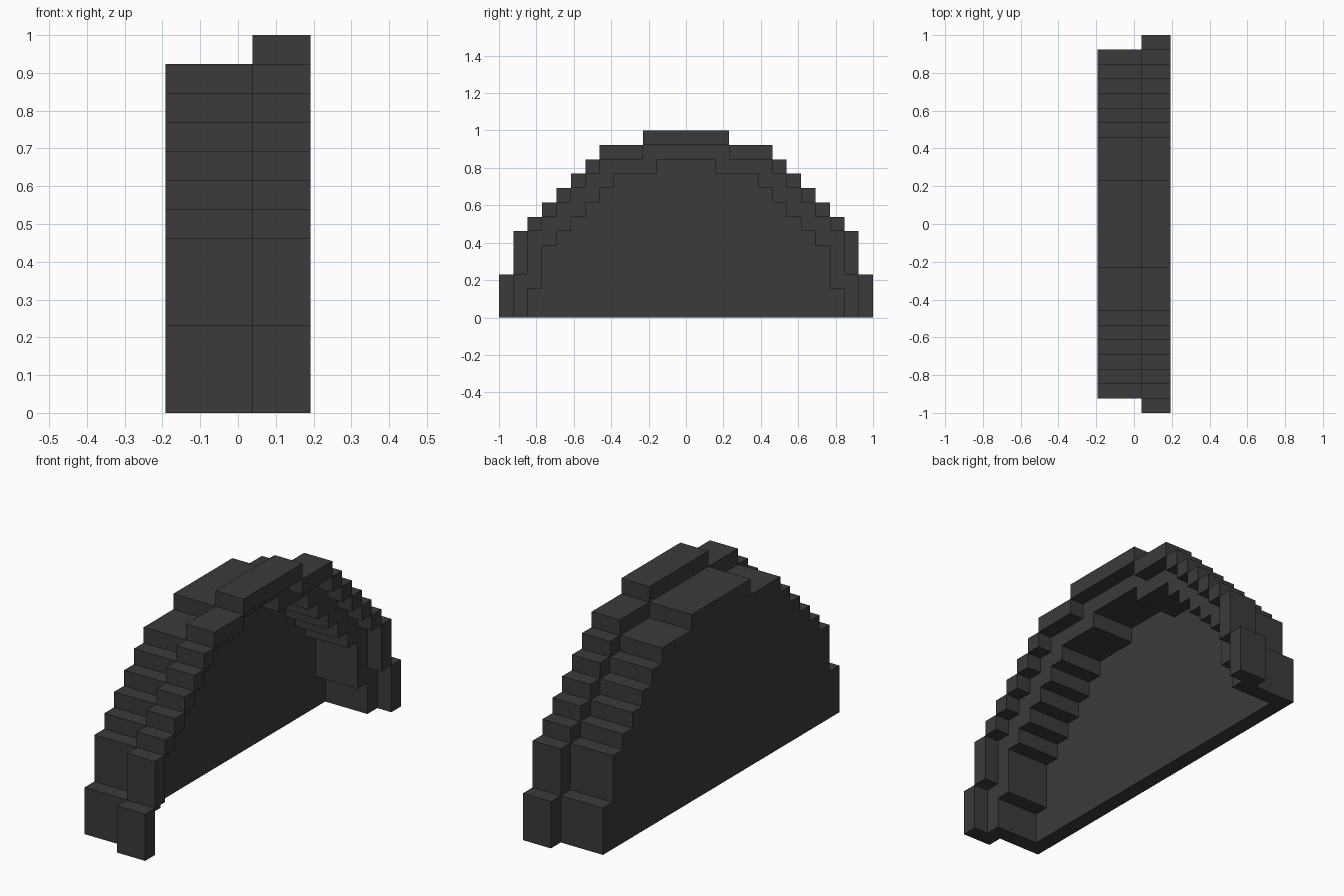
import bpy, bmesh, math

cube = bpy.data.objects.get("Cube")
if cube:
    bpy.data.objects.remove(cube, do_unlink=True)

U = 2 / 26  # size of one block

# Half-widths in blocks for each row, bottom to top
LARGE = [13] * 3 + [12] * 3 + [11, 10, 9, 8, 7, 6, 3]
MEDIUM = [12] * 3 + [11] * 3 + [10, 9, 8, 7, 6, 3, 0]
SMALL = [11] * 2 + [10] * 3 + [9, 8, 7, 6, 5, 2, 0, 0]
NONE = [0] * 13

# Outer profile and opening of each one-block slice along x
SLICES = [(MEDIUM, NONE), (MEDIUM, SMALL), (MEDIUM, SMALL),
          (LARGE, SMALL), (LARGE, MEDIUM)]

mat = bpy.data.materials.new("charcoal")
mat.use_nodes = True
colour = (0.043, 0.043, 0.043, 1)
mat.diffuse_color = colour
mat.node_tree.nodes["Principled BSDF"].inputs["Base Color"].default_value = colour


def solid(i, j, k):
    """True where the stepped arch fills the block at slice i, depth j, row k."""
    if not (0 <= i < 5 and 0 <= k < 13):
        return False
    d = j if j >= 0 else -1 - j
    outer, opening = SLICES[i]
    return opening[k] <= d < outer[k]


def build(name, slices):
    """Skin the exposed sides of the given slices and merge flat areas."""
    bm = bmesh.new()
    verts = {}

    def vert(p):
        if p not in verts:
            verts[p] = bm.verts.new(((p[0] - 2.5) * U, p[1] * U, p[2] * U))
        return verts[p]

    cells = [(i, j, k) for i in slices for j in range(-13, 13)
             for k in range(13) if solid(i, j, k)]
    for cell in cells:
        for axis in range(3):
            for side in (0, 1):
                near = list(cell)
                near[axis] += 2 * side - 1
                if solid(*near):
                    continue
                ring = []
                for a, b in ((0, 0), (1, 0), (1, 1), (0, 1)):
                    p = list(cell)
                    p[axis] += side
                    p[(axis + 1) % 3] += a
                    p[(axis + 2) % 3] += b
                    ring.append(vert(tuple(p)))
                bm.faces.new(ring if side else ring[::-1])
    bmesh.ops.dissolve_limit(bm, angle_limit=math.radians(1),
                             verts=bm.verts[:], edges=bm.edges[:])
    mesh = bpy.data.meshes.new(name)
    bm.to_mesh(mesh)
    bm.free()
    mesh.materials.append(mat)
    obj = bpy.data.objects.new(name, mesh)
    bpy.context.collection.objects.link(obj)


build("back_wall", [0])
build("inner_arch", [1, 2])
build("raised_arch", [3])
build("front_rim", [4])
